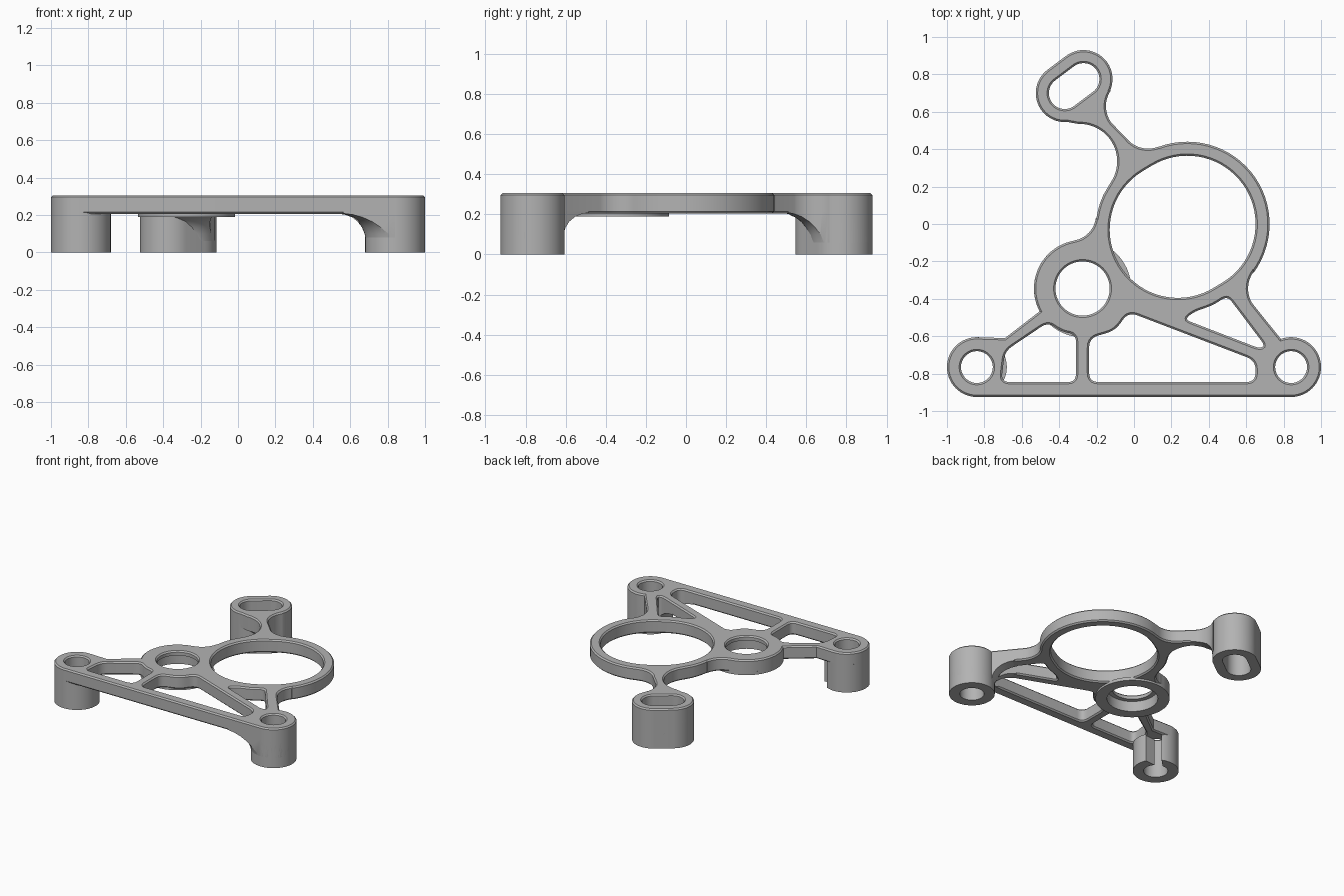
import bpy, bmesh
from math import radians, cos, sin, pi
from mathutils import Vector

if "Cube" in bpy.data.objects:
    bpy.data.objects.remove(bpy.data.objects["Cube"], do_unlink=True)

grey = bpy.data.materials.new("machined_grey")
grey.use_nodes = True
grey.diffuse_color = (0.45, 0.45, 0.45, 1)
for node in grey.node_tree.nodes:
    if node.type == 'BSDF_PRINCIPLED':
        node.inputs["Base Color"].default_value = grey.diffuse_color
        node.inputs["Roughness"].default_value = 0.6

TOP, UNDER, OVERLAP = 0.305, 0.205, 0.215
RIGHT, LEFT, BOSS = (-0.84, -0.765), (0.84, -0.765), (-0.275, -0.345)
RING_A, RING_B = (0.285, 0.0), (0.235, -0.03)
SLOT_A, SLOT_B = (-0.27, 0.775), (-0.37, 0.70)
FOOT_R, BOLT_R = 0.16, 0.085


def arc(centre, r, a0, a1):
    n = max(3, int(abs(a1 - a0) / 5))
    angles = [radians(a0 + (a1 - a0) * i / n) for i in range(n + 1)]
    return [(centre[0] + r * cos(a), centre[1] + r * sin(a)) for a in angles]


def circle(centre, r):
    return arc(centre, r, 0, 360)[:-1]


def stadium(a, b, r, tilt):
    return arc(a, r, tilt - 180, tilt) + arc(b, r, tilt, tilt + 180)


def rounded(corners, r):
    pts = [Vector(c) for c in corners]
    out = []
    for i, p in enumerate(pts):
        ends = []
        for q in (pts[i - 1], pts[(i + 1) % len(pts)]):
            d = q - p
            ends.append(p + d.normalized() * min(r, d.length * 0.45))
        for k in range(6):
            t = k / 5
            out.append(tuple(ends[0] * (1 - t) ** 2 + p * 2 * t * (1 - t) + ends[1] * t * t))
    return out


def finish(obj):
    obj.data.materials.clear()
    obj.data.materials.append(grey)
    bpy.ops.object.select_all(action='DESELECT')
    obj.select_set(True)
    bpy.context.view_layer.objects.active = obj
    bpy.ops.object.shade_smooth_by_angle(angle=radians(28))


def add_mesh(name, mesh):
    obj = bpy.data.objects.new(name, mesh)
    bpy.context.collection.objects.link(obj)
    bm = bmesh.new()
    bm.from_mesh(mesh)
    bmesh.ops.remove_doubles(bm, verts=bm.verts, dist=0.0001)
    bmesh.ops.recalc_face_normals(bm, faces=bm.faces)
    bm.to_mesh(mesh)
    bm.free()
    return obj


def slab(name, loops, z0, z1, chamfer=0.0):
    """Extrude an outline with holes between two heights."""
    curve = bpy.data.curves.new(name + "_profile", 'CURVE')
    curve.dimensions = '2D'
    curve.fill_mode = 'BOTH'
    curve.extrude = (z1 - z0) / 2 - chamfer
    curve.bevel_depth = chamfer
    curve.bevel_resolution = 0
    curve.offset = -chamfer
    for loop in loops:
        spline = curve.splines.new('POLY')
        spline.points.add(len(loop) - 1)
        for point, (x, y) in zip(spline.points, loop):
            point.co = (x, y, 0, 1)
        spline.use_cyclic_u = True
    temp = bpy.data.objects.new(name + "_profile", curve)
    bpy.context.collection.objects.link(temp)
    deps = bpy.context.evaluated_depsgraph_get()
    mesh = bpy.data.meshes.new_from_object(temp.evaluated_get(deps))
    bpy.data.objects.remove(temp, do_unlink=True)
    for v in mesh.vertices:
        v.co.z += (z0 + z1) / 2
    return add_mesh(name, mesh)


def revolve(name, centre, profile, n=72):
    """Closed solid turned from radius and height pairs."""
    bm = bmesh.new()
    rings = [[bm.verts.new((x, y, z)) for x, y in arc(centre, r, 0, 360 - 360 / n)]
             for r, z in profile]
    for a, b in zip(rings, rings[1:]):
        for i in range(len(a)):
            j = (i + 1) % len(a)
            bm.faces.new((a[i], a[j], b[j], b[i]))
    bm.faces.new(rings[0][::-1])
    bm.faces.new(rings[-1])
    mesh = bpy.data.meshes.new(name)
    bm.to_mesh(mesh)
    bm.free()
    return add_mesh(name, mesh)


def cut(obj, tool, operation):
    mod = obj.modifiers.new("cut", 'BOOLEAN')
    mod.operation, mod.solver, mod.object = operation, 'EXACT', tool
    deps = bpy.context.evaluated_depsgraph_get()
    mesh = bpy.data.meshes.new_from_object(obj.evaluated_get(deps))
    obj.modifiers.clear()
    obj.data = mesh
    bpy.data.objects.remove(tool, do_unlink=True)


# Outer contour, walked counter-clockwise from the foot on +x
outline = (arc(LEFT, FOOT_R, -90, 110)
           + arc((0.76, -0.345), 0.15, 213, 144)
           + arc(RING_A, 0.44, -36, 110)
           + arc((0.075, 0.55), 0.147, -70, -143)
           + arc((0.0, 0.63), 0.15, 217, 145)
           + arc(SLOT_A, 0.155, -24, 127)
           + arc(SLOT_B, 0.155, 127, 275)
           + arc((-0.29, 0.335), 0.2, 92, -27)
           + arc(RING_B, 0.44, 155, 172)
           + arc((-0.343, 0.05), 0.14, -8, -80)
           + arc(BOSS, 0.26, 100, 208)
           + [(-0.69, -0.61)]
           + arc(RIGHT, FOOT_R, 92, 270))

# Openings: bores, big ring, slot and lightening pockets
slot_hole = stadium(SLOT_B, SLOT_A, 0.085, -53)
slot_hole = arc(SLOT_A, 0.085, -53, 127) + arc(SLOT_B, 0.085, 127, 307)
big_hole = arc(RING_A, 0.365, -59, 121) + arc(RING_B, 0.365, 121, 301)
pocket_a = rounded([(-0.71, -0.845), (-0.31, -0.845), (-0.31, -0.59), (-0.39, -0.575),
                    (-0.46, -0.525), (-0.69, -0.68)], 0.045)
pocket_b = rounded([(-0.24, -0.845), (0.65, -0.845), (0.65, -0.73), (-0.03, -0.47),
                    (-0.1, -0.57), (-0.24, -0.61)], 0.05)
pocket_c = rounded([(0.5, -0.385), (0.7, -0.65), (0.67, -0.665), (0.27, -0.51),
                    (0.32, -0.47), (0.42, -0.435)], 0.035)
openings = [circle(RIGHT, BOLT_R), circle(LEFT, BOLT_R), slot_hole, big_hole,
            pocket_a, pocket_b, pocket_c, circle(BOSS, 0.145)]

# Main plate with the boss counterbored from below
plate = slab("bracket_plate", [outline] + openings, UNDER, TOP, 0.01)
bore = revolve("counterbore_cutter", BOSS, [(0.178, 0.1), (0.178, 0.27)])
bore.hide_render = True
cut(plate, bore, 'DIFFERENCE')
finish(plate)

# Raised rim under the boss
finish(slab("boss_rim", [circle(BOSS, 0.26), circle(BOSS, 0.178)], 0.19, OVERLAP))

# Standing posts
finish(slab("left_post", [circle(LEFT, FOOT_R), circle(LEFT, BOLT_R)], 0, OVERLAP))
finish(slab("slotted_post", [arc(SLOT_A, 0.155, -53, 127) + arc(SLOT_B, 0.155, 127, 307),
                             slot_hole], 0, OVERLAP))
open_post = arc(RIGHT, FOOT_R, 65, 385) + arc(RIGHT, BOLT_R, 365 + 40, 85)
finish(slab("right_open_post", [open_post], 0, OVERLAP))

# Curved flares joining posts to the plate, trimmed to the plate footprint
flare_profile = [(0.1, 0.06), (0.157, 0.06), (0.163, 0.1), (0.178, 0.135), (0.2, 0.163),
                 (0.235, 0.187), (0.275, 0.201), (0.32, 0.208), (0.32, OVERLAP)]
for name, centre in (("left_flare", LEFT), ("slot_flare", SLOT_A)):
    flare = slab(name, [outline] + openings, 0.03, 0.25)
    cut(flare, revolve(name + "_tool", centre, flare_profile), 'INTERSECT')
    finish(flare)
